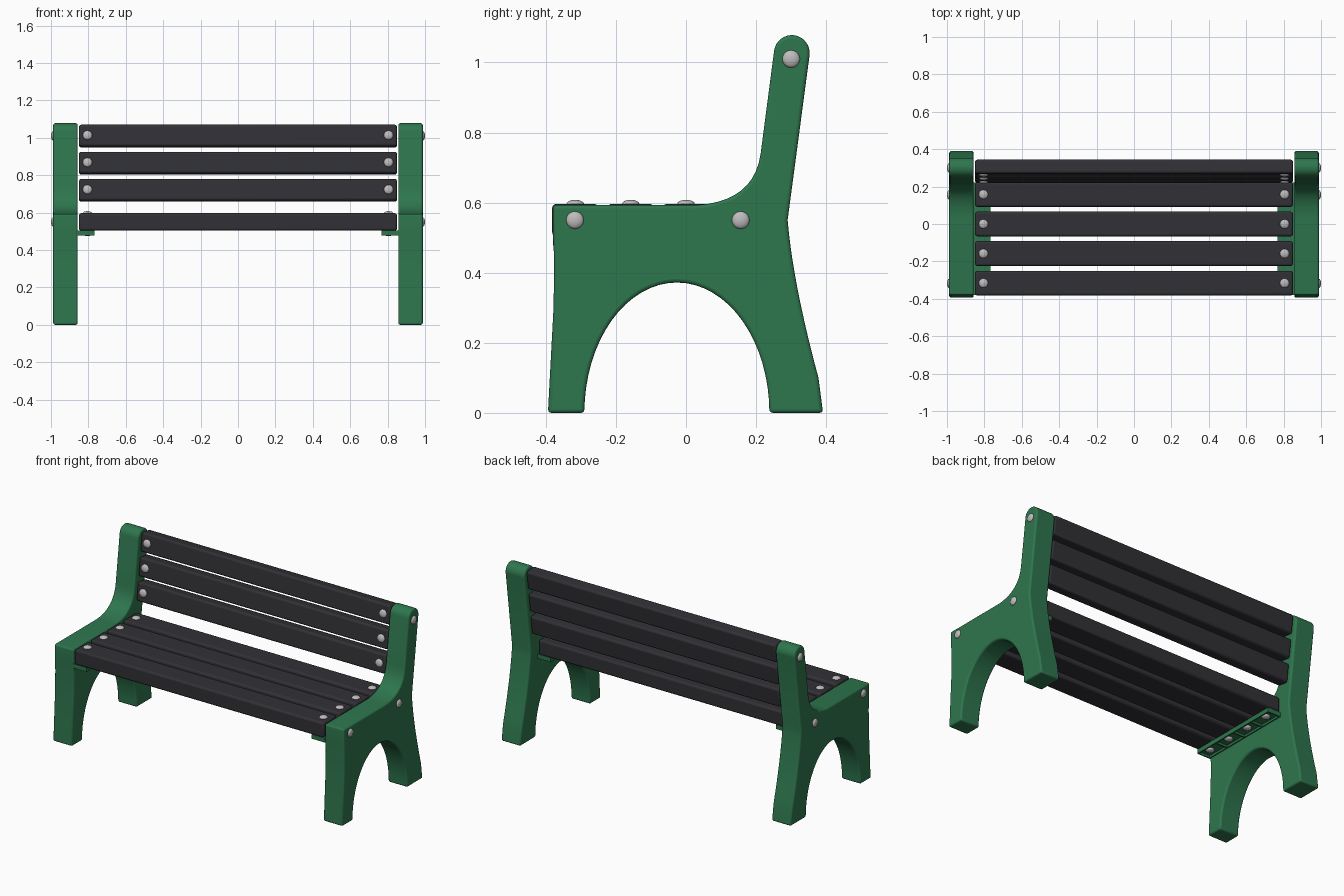
import bpy
import bmesh
import math
from mathutils import Vector, Matrix

cube = bpy.data.objects.get("Cube")
if cube:
    bpy.data.objects.remove(cube, do_unlink=True)


def material(name, rgb, roughness):
    m = bpy.data.materials.new(name)
    m.use_nodes = True
    m.diffuse_color = (*rgb, 1)
    node = m.node_tree.nodes["Principled BSDF"]
    node.inputs["Base Color"].default_value = (*rgb, 1)
    node.inputs["Roughness"].default_value = roughness
    return m


GREEN = material("bench green", (0.027, 0.18, 0.075), 0.5)
DARK = material("charcoal slat", (0.031, 0.030, 0.036), 0.6)
STEEL = material("bolt steel", (0.52, 0.50, 0.51), 0.4)


def finish(name, bm, mat, bevel=0.0):
    bmesh.ops.recalc_face_normals(bm, faces=bm.faces)
    mesh = bpy.data.meshes.new(name)
    bm.to_mesh(mesh)
    bm.free()
    mesh.materials.append(mat)
    ob = bpy.data.objects.new(name, mesh)
    bpy.context.collection.objects.link(ob)
    if bevel:
        mod = ob.modifiers.new("rounded edges", "BEVEL")
        mod.width = bevel
        mod.segments = 3
        mod.limit_method = "ANGLE"
        mod.angle_limit = math.radians(35)
        mod.use_clamp_overlap = False
    bpy.ops.object.select_all(action="DESELECT")
    bpy.context.view_layer.objects.active = ob
    ob.select_set(True)
    bpy.ops.object.shade_smooth_by_angle(angle=math.radians(40))
    return ob


def add_box(bm, center, size, tilt=0.0):
    matrix = (Matrix.Translation(center) @ Matrix.Rotation(tilt, 4, "X")
              @ Matrix.Diagonal((*size, 1)))
    bmesh.ops.create_cube(bm, size=1, matrix=matrix)


def bolt(name, center, direction):
    # Flattened dome, half buried in the part it fixes
    bm = bmesh.new()
    turn = Vector(direction).to_track_quat("Z", "Y").to_matrix().to_4x4()
    bmesh.ops.create_uvsphere(
        bm, u_segments=20, v_segments=10, radius=1,
        matrix=Matrix.Translation(center) @ turn @ Matrix.Diagonal((0.025, 0.025, 0.012, 1)))
    finish(name, bm, STEEL)


def curve(a, b, c, steps=10):
    a, b, c = Vector(a), Vector(b), Vector(c)
    return [a.lerp(b, i / steps).lerp(b.lerp(c, i / steps), i / steps)
            for i in range(steps + 1)]


def arc(center, ry, rz, start, end, steps):
    angles = [math.radians(start + (end - start) * i / steps) for i in range(steps + 1)]
    return [(center[0] + ry * math.cos(t), center[1] + rz * math.sin(t)) for t in angles]


# Side frame outline in (y, z): arch, back leg, backrest, seat, front leg
TILT = math.radians(7.5)
outline = [(-0.394, 0)]
outline += arc((-0.026, 0), 0.264, 0.372, 180, 0, 32)
outline += [(0.391, 0)]
outline += curve((0.378, 0.1), (0.305, 0.37), (0.29, 0.55))
outline += arc((0.302, 1.027), 0.051, 0.051, -7, 173, 16)
outline += curve((0.213, 0.74), (0.194, 0.603), (0.03, 0.593))
outline += curve((-0.368, 0.593), (-0.38, 0.593), (-0.38, 0.58), 4)
outline += [(-0.379, 0.5), (-0.376, 0.43), (-0.378, 0.3)]

INNER, OUTER = 0.857, 0.988
SLAT_Y = [-0.316 + 0.158 * i for i in range(4)]
BOLT_X = 0.805

for side, s in (("left", 1), ("right", -1)):
    bm = bmesh.new()
    face = bm.faces.new([bm.verts.new((s * INNER, y, z)) for y, z in outline])
    grown = bmesh.ops.extrude_face_region(bm, geom=[face])["geom"]
    bmesh.ops.translate(bm, vec=(s * (OUTER - INNER), 0, 0),
                        verts=[v for v in grown if isinstance(v, bmesh.types.BMVert)])
    finish(side + "_side_frame", bm, GREEN, 0.01)

    # Seat bracket: a plate with a rim and dividers underneath
    bm = bmesh.new()
    add_box(bm, (s * 0.814, -0.079, 0.498), (0.092, 0.6, 0.014))
    for x in (0.772, 0.854):
        add_box(bm, (s * x, -0.079, 0.487), (0.008, 0.6, 0.018))
    for i in range(5):
        add_box(bm, (s * 0.814, -0.375 + 0.148 * i, 0.487), (0.092, 0.008, 0.018))
    finish(side + "_seat_bracket", bm, GREEN)

    # Bolts through the outside of the frame
    for y, z in ((-0.317, 0.55), (0.156, 0.55), (0.3, 1.01)):
        bolt(side + "_frame_bolt", (s * OUTER, y, z), (s, 0, 0))

# Seat slats with bolts above and below
for y in SLAT_Y:
    bm = bmesh.new()
    add_box(bm, (0, y, 0.55), (1.7, 0.132, 0.093))
    finish("seat_slat", bm, DARK, 0.012)
    for x in (BOLT_X, -BOLT_X):
        bolt("seat_bolt", (x, y, 0.596), (0, 0, 1))
        bolt("seat_bolt_underside", (x, y, 0.486), (0, 0, -1))

# Backrest slats, leaning with the frame, bolted from the front
THICK = 0.074
forward = Vector((0, -math.cos(TILT), math.sin(TILT)))
for i in range(3):
    z = 1.009 - 0.145 * i
    center = Vector((0, 0.301 - (1.009 - z) * math.tan(TILT), z))
    bm = bmesh.new()
    add_box(bm, center, (1.7, THICK, 0.116), -TILT)
    finish("back_slat", bm, DARK, 0.012)
    for x in (BOLT_X, -BOLT_X):
        bolt("back_bolt", center + forward * THICK / 2 + Vector((x, 0, 0)), forward)
